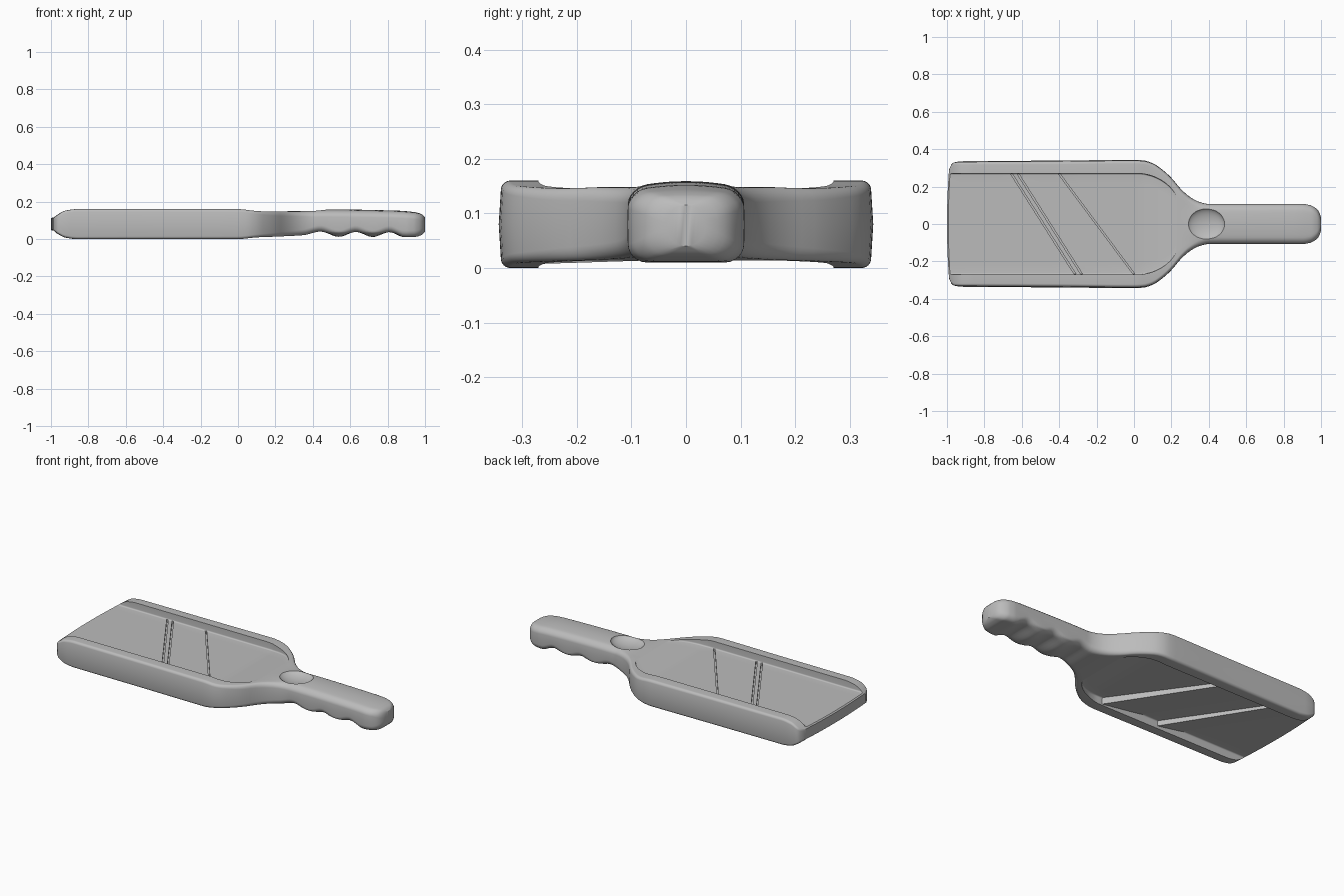
import bpy, bmesh, math
from mathutils import Vector

cube = bpy.data.objects.get("Cube")
if cube:
    bpy.data.objects.remove(cube, do_unlink=True)

grey = bpy.data.materials.new("plain_grey")
grey.use_nodes = True
grey.diffuse_color = (0.5, 0.5, 0.5, 1)
grey.node_tree.nodes["Principled BSDF"].inputs["Base Color"].default_value = (0.5, 0.5, 0.5, 1)


def sample(keys, x):
    """Smooth interpolation through (x, value) keys without overshoot."""
    if x <= keys[0][0]:
        return keys[0][1]
    if x >= keys[-1][0]:
        return keys[-1][1]
    slope = [(b[1] - a[1]) / (b[0] - a[0]) for a, b in zip(keys, keys[1:])]

    def tangent(i):
        if i == 0 or i == len(keys) - 1:
            return slope[min(i, len(slope) - 1)]
        a, b = slope[i - 1], slope[i]
        return 2 * a * b / (a + b) if a * b > 0 else 0

    i = next(k for k in range(len(slope)) if x <= keys[k + 1][0])
    h = keys[i + 1][0] - keys[i][0]
    t = (x - keys[i][0]) / h
    p, q = keys[i][1], keys[i + 1][1]
    return (p * (1 + 2 * t) * (1 - t) ** 2 + q * t * t * (3 - 2 * t)
            + h * t * (1 - t) * (tangent(i) * (1 - t) - tangent(i + 1) * t))


def finish(bm, name):
    bmesh.ops.recalc_face_normals(bm, faces=bm.faces)
    mesh = bpy.data.meshes.new(name)
    bm.to_mesh(mesh)
    bm.free()
    mesh.materials.append(grey)
    obj = bpy.data.objects.new(name, mesh)
    bpy.context.collection.objects.link(obj)
    return obj


def spread(a, b, n):
    return [a + (b - a) * i / n for i in range(n + 1)]


def section(w, low, high, r, steps=6, flats=10):
    """Rounded rectangle in the y-z plane, the lower half mirroring the upper."""
    r = min(r, w * 0.95, (high - low) * 0.48)
    arc = [(w - r + r * math.cos(a), high - r + r * math.sin(a))
           for a in spread(0, math.pi / 2, steps)]
    flat = [(y, high) for y in spread(w - r, r - w, flats)[1:-1]]
    mid = (low + high) / 2
    upper = arc + flat + [(-y, z) for y, z in reversed(arc)]
    lower = [(y, low + high - z) for y, z in reversed(upper)]
    return [(w, mid)] + upper + [(-w, mid)] + lower


def loft(name, xs, width, low, high, radius, shape=lambda v: v):
    bm = bmesh.new()
    rings = []
    for x in xs:
        pts = section(sample(width, x), sample(low, x), sample(high, x), sample(radius, x))
        rings.append([bm.verts.new(shape(Vector((x, y, z)))) for y, z in pts])
    n = len(rings[0])
    for a, b in zip(rings, rings[1:]):
        for i in range(n):
            j = (i + 1) % n
            bm.faces.new((a[i], a[j], b[j], b[i]))
    # End caps as strips joining upper and lower halves
    for ring in (rings[0], rings[-1]):
        half = n // 2
        bm.faces.new((ring[0], ring[1], ring[n - 1]))
        bm.faces.new((ring[half - 1], ring[half], ring[half + 1]))
        for i in range(1, half - 1):
            bm.faces.new((ring[i], ring[i + 1], ring[n - i - 1], ring[n - i]))
    return finish(bm, name)


# Body: one flowing shape from the wide frame to the wavy grip
width = [(-.985, .29), (-.978, .314), (-.96, .33), (-.9, .336), (-.4, .339), (0, .343), (.05, .34),
         (.1, .325), (.15, .292), (.2, .247), (.25, .188), (.3, .144), (.35, .118), (.4, .107),
         (.9, .107), (.94, .101), (.97, .086), (.99, .064), (1, .035)]
top = [(-.985, .11), (-.96, .131), (-.92, .152), (-.86, .16), (0, .16), (.1, .15), (.2, .146),
       (.27, .149), (.45, .159), (.85, .152), (.95, .143), (.985, .131), (1, .115)]
bottom = [(-.985, .05), (-.96, .028), (-.92, .008), (-.86, 0), (0, 0), (.1, .009), (.2, .013),
          (.35, .021), (.44, .04), (.54, .012), (.63, .038), (.72, .011), (.81, .037), (.89, .01),
          (.95, .012), (.985, .024), (1, .04)]
radius = [(-.985, .01), (-.9, .013), (.05, .015), (.3, .028), (.45, .034), (1, .034)]


def bow(v):
    """Bulge the long sides, the open end, the back of the grip and its finger bumps."""
    up = (v.z - .08) / .08
    across = min(1, (v.y / .1) ** 2)
    if v.x > .25 and up > 0:
        v.z -= .011 * up * across * min(1, (v.x - .25) / .15)
    if .42 < v.x < .88 and v.z < .036:
        v.z += .6 * (.036 - v.z) * across * min(1, (v.x - .42) / .05, (.88 - v.x) / .05)
    v.y *= 1 - .018 * up ** 2
    if v.x < -.8:
        v.x -= .015 * (1 - (v.y / .34) ** 2) * (-.8 - v.x) / .185
    return v


stations = (spread(-.985, -.86, 12) + spread(-.8, 0, 8)
            + spread(.02, .4, 20) + spread(.415, .88, 31) + spread(.9, 1, 14))
body = loft("slicer_body", stations, width, bottom, top, radius, bow)

tools = []

# Recesses above and below the deck, ramping out at the shoulder
pocket_width = [(-1.1, .27), (.03, .27), (.08, .262), (.13, .243), (.18, .21), (.22, .165), (.25, .1)]
pocket_x = [-1.1] + spread(-.9, 0, 6) + spread(.02, .25, 16)
floor = [(-1.1, .116), (.04, .116), (.1, .122), (.18, .137), (.25, .152)]
ceiling = [(-1.1, .046), (.04, .046), (.1, .04), (.18, .025), (.25, .006)]
upper = loft("upper_recess_cutter", pocket_x, pocket_width, floor, [(0, .3)], [(0, .008)])
lower = loft("lower_recess_cutter", pocket_x, pocket_width, [(0, -.2)], ceiling, [(0, .008)])
tools += [(upper, "DIFFERENCE"), (lower, "DIFFERENCE")]


def slanted(name, x_back, x_front, y, back, front, operation):
    """Prism slanting across the deck; its end profiles are (offset along x, z)."""
    bm = bmesh.new()
    ends = [[bm.verts.new((x + s, side, z)) for s, z in profile]
            for x, side, profile in ((x_back, y, back), (x_front, -y, front))]
    n = len(back)
    for i in range(n):
        bm.faces.new((ends[0][i], ends[0][(i + 1) % n], ends[1][(i + 1) % n], ends[1][i]))
    bm.faces.new(ends[0])
    bm.faces.new(ends[1])
    tools.append((finish(bm, name), operation))


def ramp(length, z):
    return [(0, .06), (0, z), (-length, .048), (-length, .06)]


# Wedges under the deck, each ending in a step, and narrow lines on top
slanted("blade_ramp", -.4, 0, .28, ramp(.3, .025), ramp(.3, .007), "UNION")
slanted("guide_ramp", -.76, -.38, .28, ramp(.2, .03), ramp(.2, .015), "UNION")
line = [(-.005, .1), (.005, .1), (.005, .14), (-.005, .14)]
slanted("blade_line_cutter", -.4, 0, .268, line, line, "DIFFERENCE")
slanted("guide_line_cutter_left", -.655, -.315, .268, line, line, "DIFFERENCE")
slanted("guide_line_cutter_right", -.62, -.28, .268, line, line, "DIFFERENCE")

# Thumb rest
bm = bmesh.new()
bmesh.ops.create_uvsphere(bm, u_segments=40, v_segments=24, radius=1)
for v in bm.verts:
    v.co = Vector((.385 + .1 * v.co.x, .086 * v.co.y, .163 + .037 * v.co.z))
tools.append((finish(bm, "thumb_rest_cutter"), "DIFFERENCE"))

for tool, operation in tools:
    tool.hide_render = True
    mod = body.modifiers.new(tool.name, "BOOLEAN")
    mod.operation = operation
    mod.solver = "EXACT"
    mod.object = tool

# Bake the cuts, drop the helpers and smooth the surface
bpy.context.view_layer.update()
cut = bpy.data.meshes.new_from_object(body.evaluated_get(bpy.context.evaluated_depsgraph_get()))
body.modifiers.clear()
body.data = cut
cut.materials.clear()
cut.materials.append(grey)
for poly in cut.polygons:
    poly.material_index = 0
for tool, _ in tools:
    bpy.data.objects.remove(tool, do_unlink=True)
bpy.ops.object.select_all(action="DESELECT")
body.select_set(True)
bpy.context.view_layer.objects.active = body
bpy.ops.object.shade_smooth_by_angle(angle=math.radians(32))
